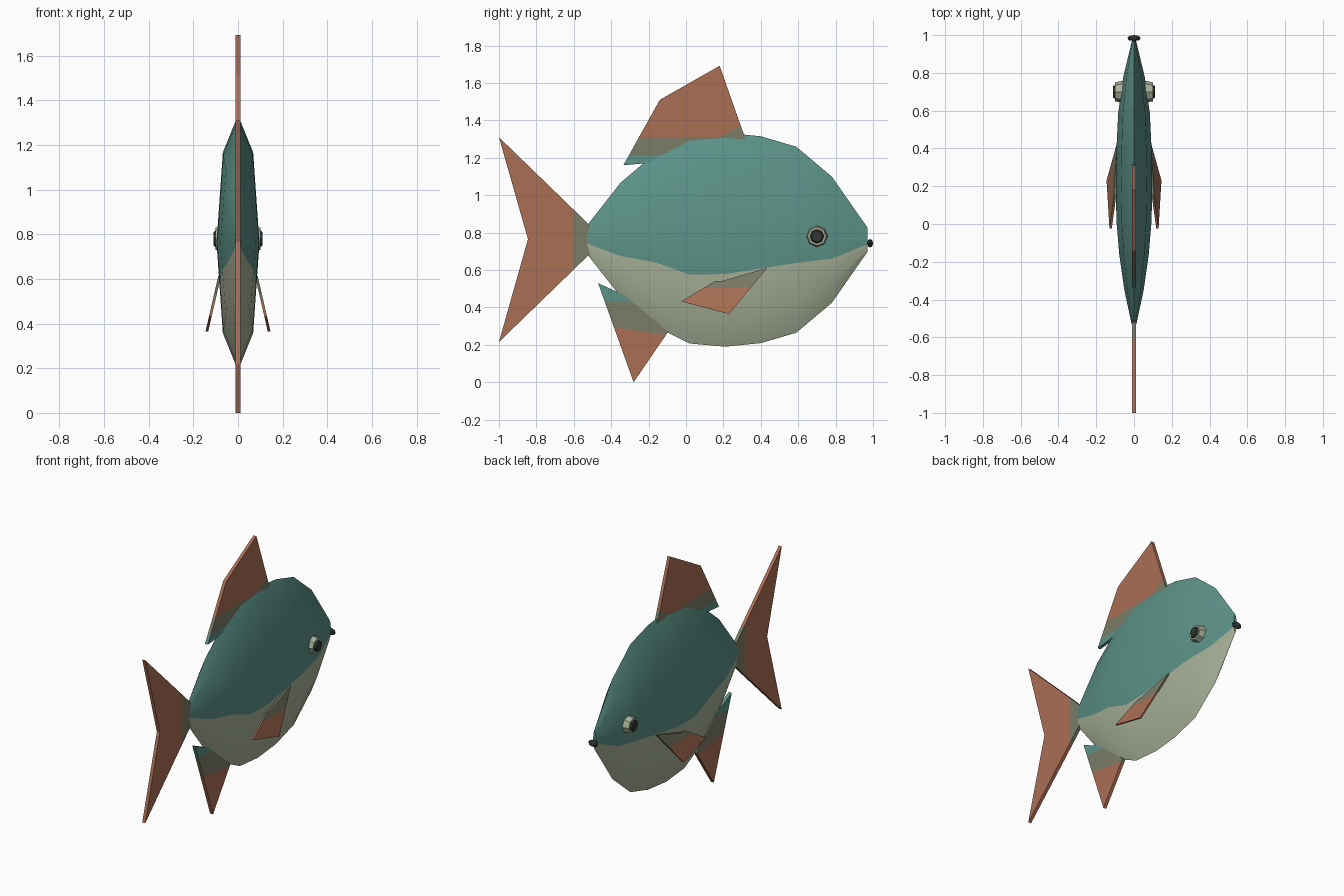
import bpy, bmesh, math
from mathutils import Vector, Matrix

if "Cube" in bpy.data.objects:
    bpy.data.objects.remove(bpy.data.objects["Cube"])


def material(name, r, g, b):
    lin = [((c / 255 + 0.055) / 1.055) ** 2.4 for c in (r, g, b)]
    m = bpy.data.materials.new(name)
    m.diffuse_color = (*lin, 1)
    m.use_nodes = True
    m.node_tree.nodes["Principled BSDF"].inputs["Base Color"].default_value = m.diffuse_color
    return m


TEAL = material("teal scales", 92, 146, 136)
PALE = material("pale belly", 168, 177, 152)
RUST = material("rust fin", 170, 111, 85)
OLIVE = material("olive fin root", 124, 124, 104)
DARK = material("dark pupil", 50, 54, 50)


def finish(name, bm, mats, smooth=False):
    bmesh.ops.recalc_face_normals(bm, faces=bm.faces)
    me = bpy.data.meshes.new(name)
    bm.to_mesh(me)
    bm.free()
    for m in mats:
        me.materials.append(m)
    ob = bpy.data.objects.new(name, me)
    bpy.context.collection.objects.link(ob)
    if smooth:
        bpy.ops.object.select_all(action='DESELECT')
        ob.select_set(True)
        bpy.context.view_layer.objects.active = ob
        bpy.ops.object.shade_smooth_by_angle(angle=math.radians(30))
    return ob


# Body: eight-sided rings lofted along y, with an extra point where the belly colour begins
# each station: y, half height, belly line height
STATIONS = [(-0.53, 0.075, 0.742), (-0.35, 0.305, 0.675), (-0.16, 0.465, 0.64),
            (0.02, 0.555, 0.575), (0.21, 0.572, 0.578), (0.40, 0.553, 0.608),
            (0.59, 0.497, 0.638), (0.78, 0.337, 0.66), (0.97, 0.065, 0.738)]
MID, FLAT, D = 0.762, 0.168, math.sqrt(0.5)


def build_body():
    bm = bmesh.new()
    rings = []
    for y, h, line in STATIONS:
        w = h * FLAT
        t = (MID - line) / (D * h)
        half = [(D * w, MID + D * h), (w, MID), (w + (D * w - w) * t, line), (D * w, MID - D * h)]
        pts = [(0, MID + h)] + half + [(0, MID - h)] + [(-x, z) for x, z in reversed(half)]
        rings.append([bm.verts.new((x, y, z)) for x, z in pts])
    n = len(rings[0])
    for a, b in zip(rings, rings[1:]):
        for i in range(n):
            j = (i + 1) % n
            f = bm.faces.new((a[i], a[j], b[j], b[i]))
            f.material_index = 1 if 3 <= i <= 6 else 0
    for r in (rings[0], rings[-1]):
        bm.faces.new(r[7:] + r[:4])
        bm.faces.new(r[3:8]).material_index = 1
    finish("body", bm, [TEAL, PALE], smooth=True)


# Fins: flat yz outlines with thickness; each cut recolours the side its normal points to
def fin(name, outline, cuts, thick=0.022, x_at=lambda z: 0.0, side=1):
    bm = bmesh.new()
    loops = [[bm.verts.new((side * (x_at(z) + s * thick / 2), y, z)) for y, z in outline]
             for s in (-1, 1)]
    n = len(outline)
    for l in loops:
        bm.faces.new(l)
    for i in range(n):
        j = (i + 1) % n
        bm.faces.new((loops[0][i], loops[0][j], loops[1][j], loops[1][i]))
    for (y, z), (ny, nz), index in cuts:
        co, no = Vector((0, y, z)), Vector((0, ny, nz)).normalized()
        bmesh.ops.bisect_plane(bm, geom=bm.verts[:] + bm.edges[:] + bm.faces[:],
                               plane_co=co, plane_no=no, dist=1e-5)
        for f in bm.faces:
            if (f.calc_center_median() - co).dot(no) > 1e-4:
                f.material_index = index
    finish(name, bm, [RUST, OLIVE, TEAL])


build_body()

fin("tail_fin", [(-0.51, 0.835), (-1, 1.31), (-0.845, 0.765), (-1, 0.215), (-0.51, 0.69)],
    [((-0.605, 0.76), (1, 0), 1)])

fin("dorsal_fin", [(-0.335, 1.16), (-0.14, 1.51), (0.18, 1.692), (0.32, 1.295), (-0.22, 1.17)],
    [((0, 1.31), (0, -1), 1), ((0.18, 1.31), (0.55, -1), 1), ((0, 1.212), (0, -1), 2)])

fin("ventral_fin", [(-0.47, 0.53), (-0.28, 0.0), (-0.095, 0.27), (-0.22, 0.375), (-0.33, 0.465)],
    [((-0.39, 0.295), (0.15, 1), 1), ((-0.4, 0.435), (0, 1), 2)])

for side, label in ((1, "right"), (-1, "left")):
    # Pectoral fins lean outward as they go down
    fin("pectoral_fin_" + label,
        [(-0.025, 0.432), (0.155, 0.54), (0.19, 0.54), (0.435, 0.612), (0.23, 0.365)],
        [((0.1, 0.503), (0, 1), 1)], thick=0.012,
        x_at=lambda z: 0.083 + 0.23 * (0.61 - z), side=side)

    # Eyes: tapered disc with a dark pupil on top
    for part, x0, x1, r0, r1, mat in (("eye_", 0.05, 0.1, 0.06, 0.05, PALE),
                                      ("pupil_", 0.09, 0.11, 0.046, 0.03, DARK)):
        bm = bmesh.new()
        bmesh.ops.create_cone(bm, cap_ends=True, segments=8, radius1=r0, radius2=r1, depth=x1 - x0,
                              matrix=Matrix.Translation((side * (x0 + x1) / 2, 0.70, 0.78))
                              @ Matrix.Rotation(side * math.pi / 2, 4, 'Y'))
        finish(part + label, bm, [mat])

# Mouth: small dark bead at the tip of the snout
bm = bmesh.new()
bmesh.ops.create_uvsphere(bm, u_segments=8, v_segments=6, radius=1,
                          matrix=Matrix.Translation((0, 0.984, 0.743))
                          @ Matrix.Diagonal((0.036, 0.016, 0.022, 1)))
finish("mouth", bm, [DARK])
